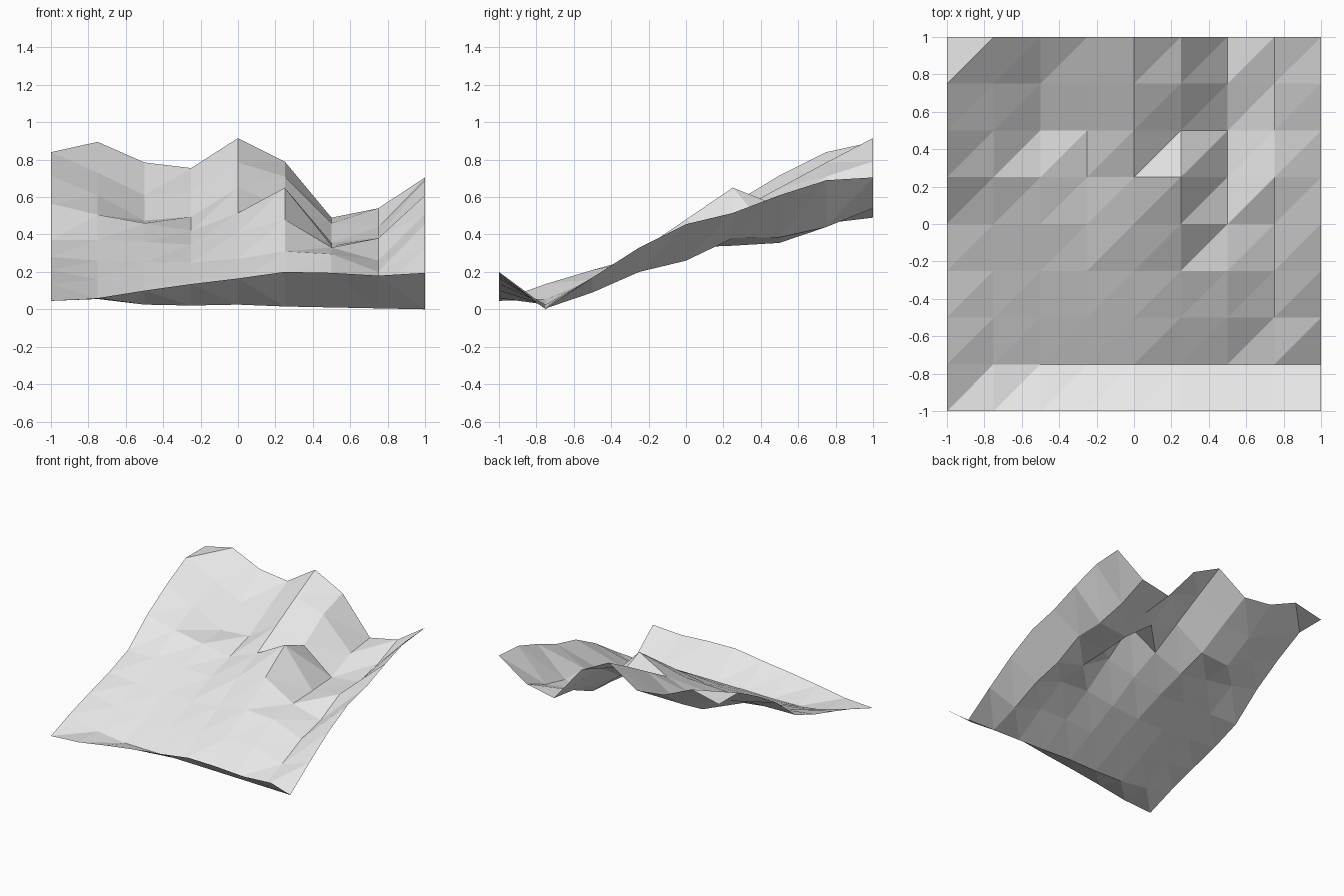
import bpy
import bmesh

default_cube = bpy.data.objects.get("Cube")
if default_cube:
    bpy.data.objects.remove(default_cube, do_unlink=True)


def make_material(name, colour):
    material = bpy.data.materials.new(name)
    material.use_nodes = True
    material.diffuse_color = colour
    shader = next(n for n in material.node_tree.nodes if n.type == "BSDF_PRINCIPLED")
    shader.inputs["Base Color"].default_value = colour
    return material


# Terrain elevations in hundredths of a unit, one row per step from front to back
elevations = [
    [4.5, 6, 10, 13.5, 16.5, 20, 19.5, 18, 19.5],
    [13.5, 5.5, 2.5, 2, 2.5, 1.5, 1, 0.5, 0],
    [21, 16, 14, 14, 15, 17, 17, 9, 17],
    [28, 26, 25, 25, 27, 31, 29.5, 20, 33],
    [37, 37, 36, 34.5, 41, 48, 33, 26, 45.5],
    [56.5, 50.5, 46, 42, 51.5, 65, 34, 38, 51.5],
    [71.5, 61, 47.5, 49.5, 65, 55, 35.5, 38.5, 61],
    [84, 73, 61, 63, 78.5, 71, 46, 44, 69],
    [84, 89.5, 78.5, 75.5, 91.5, 79, 49, 54, 70.5],
]

# Hillside sheet: a square lattice displaced by the elevations
bm = bmesh.new()
count = len(elevations)
spacing = 2 / (count - 1)
lattice = [
    [bm.verts.new((column * spacing - 1, row * spacing - 1, height / 100))
     for column, height in enumerate(heights)]
    for row, heights in enumerate(elevations)
]

# Every cell is split along the same diagonal, front left to back right
for front, back in zip(lattice, lattice[1:]):
    for column in range(count - 1):
        near, far = front[column], back[column + 1]
        bm.faces.new((near, front[column + 1], far))
        bm.faces.new((near, far, back[column]))

mesh = bpy.data.meshes.new("hillside")
bm.to_mesh(mesh)
bm.free()

# Faceted look with one plain rock colour
for polygon in mesh.polygons:
    polygon.use_smooth = False
mesh.materials.append(make_material("light_grey_rock", (0.8, 0.8, 0.8, 1)))

hillside = bpy.data.objects.new("hillside", mesh)
bpy.context.collection.objects.link(hillside)
